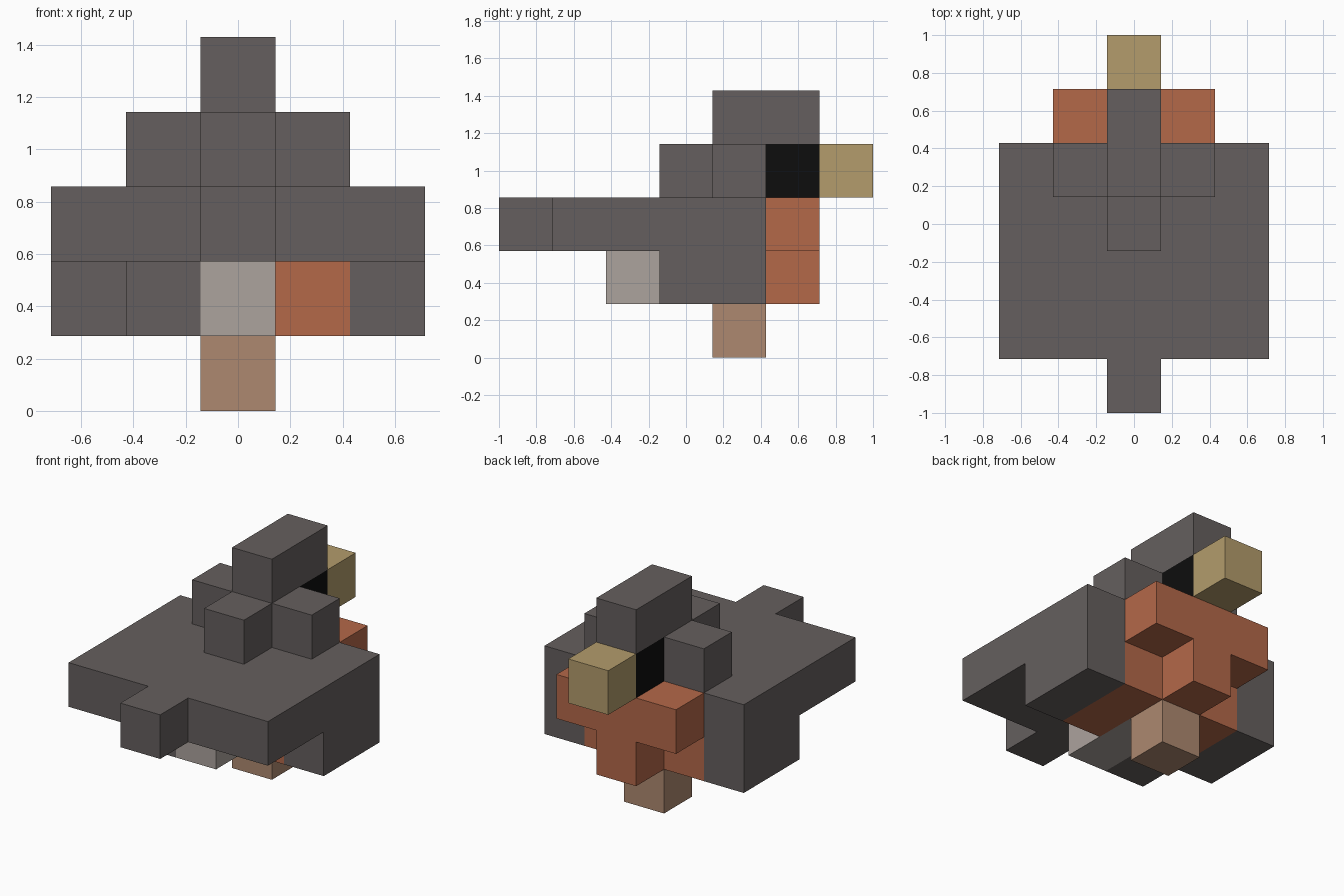
import bpy
import bmesh
from mathutils import Vector

UNIT = 2 / 7  # edge length of one block

cube = bpy.data.objects.get("Cube")
if cube:
    bpy.data.objects.remove(cube, do_unlink=True)


def linear(channel):
    c = channel / 255
    return c / 12.92 if c <= 0.04045 else ((c + 0.055) / 1.055) ** 2.4


def material(name, *rgb):
    mat = bpy.data.materials.new(name)
    mat.use_nodes = True
    colour = [linear(c) for c in rgb] + [1]
    mat.diffuse_color = colour
    bsdf = next(n for n in mat.node_tree.nodes if n.type == 'BSDF_PRINCIPLED')
    bsdf.inputs["Base Color"].default_value = colour
    return mat


slate = material("slate grey", 101, 95, 94)
rust = material("rust orange", 180, 104, 73)
pale = material("pale grey", 172, 163, 157)
black = material("black", 13, 13, 13)
straw = material("straw yellow", 179, 156, 108)
tan = material("tan", 173, 137, 112)

blocks = {}  # block position -> part name
parts = {}   # part name -> material


def fill(part, mat, xs, ys, zs):
    """Fill an inclusive range of blocks with a part."""
    parts[part] = mat
    for x in range(xs[0], xs[1] + 1):
        for y in range(ys[0], ys[1] + 1):
            for z in range(zs[0], zs[1] + 1):
                blocks[x, y, z] = part


# Foot and belly
fill("foot", tan, (0, 0), (1, 1), (0, 0))
fill("breast", rust, (-1, 1), (0, 1), (1, 1))
fill("breast", rust, (0, 0), (2, 2), (1, 1))
fill("breast", rust, (-1, 1), (2, 2), (2, 2))
fill("belly", pale, (0, 0), (-1, 0), (1, 1))
fill("belly_patch", slate, (-1, -1), (-1, -1), (1, 1))

# Back, wings and tail
fill("back", slate, (-1, 1), (-2, 1), (2, 2))
for side, x in (("left", 2), ("right", -2)):
    fill(side + "_wing", slate, (x, x), (-2, 1), (2, 2))
    fill(side + "_wing", slate, (x, x), (0, 1), (1, 1))
fill("tail", slate, (0, 0), (-3, -3), (2, 2))

# Head
fill("neck", slate, (-1, 1), (1, 1), (3, 3))
fill("neck", slate, (0, 0), (0, 0), (3, 3))
fill("eyes", black, (0, 0), (2, 2), (3, 3))
fill("beak", straw, (0, 0), (3, 3), (3, 3))
fill("crown", slate, (0, 0), (1, 2), (4, 4))


def build(part, mat):
    """Make a mesh from the exposed block sides of one part."""
    bm = bmesh.new()
    for cell, owner in blocks.items():
        if owner != part:
            continue
        centre = Vector(cell) + Vector((0, 0, 0.5))
        for axis in range(3):
            for sign in (-1, 1):
                normal = Vector((0, 0, 0))
                normal[axis] = sign
                if tuple(int(c + n) for c, n in zip(cell, normal)) in blocks:
                    continue
                u = Vector((0, 0, 0))
                u[(axis + 1) % 3] = 0.5
                v = normal.cross(u)
                middle = centre + normal / 2
                corners = (-u - v, u - v, u + v, v - u)
                bm.faces.new([bm.verts.new((middle + c) * UNIT) for c in corners])
    bmesh.ops.remove_doubles(bm, verts=bm.verts, dist=0.001)
    bmesh.ops.dissolve_limit(bm, angle_limit=0.01, verts=bm.verts, edges=bm.edges)
    mesh = bpy.data.meshes.new(part)
    bm.to_mesh(mesh)
    bm.free()
    mesh.materials.append(mat)
    bpy.context.collection.objects.link(bpy.data.objects.new(part, mesh))


for part, mat in parts.items():
    build(part, mat)
